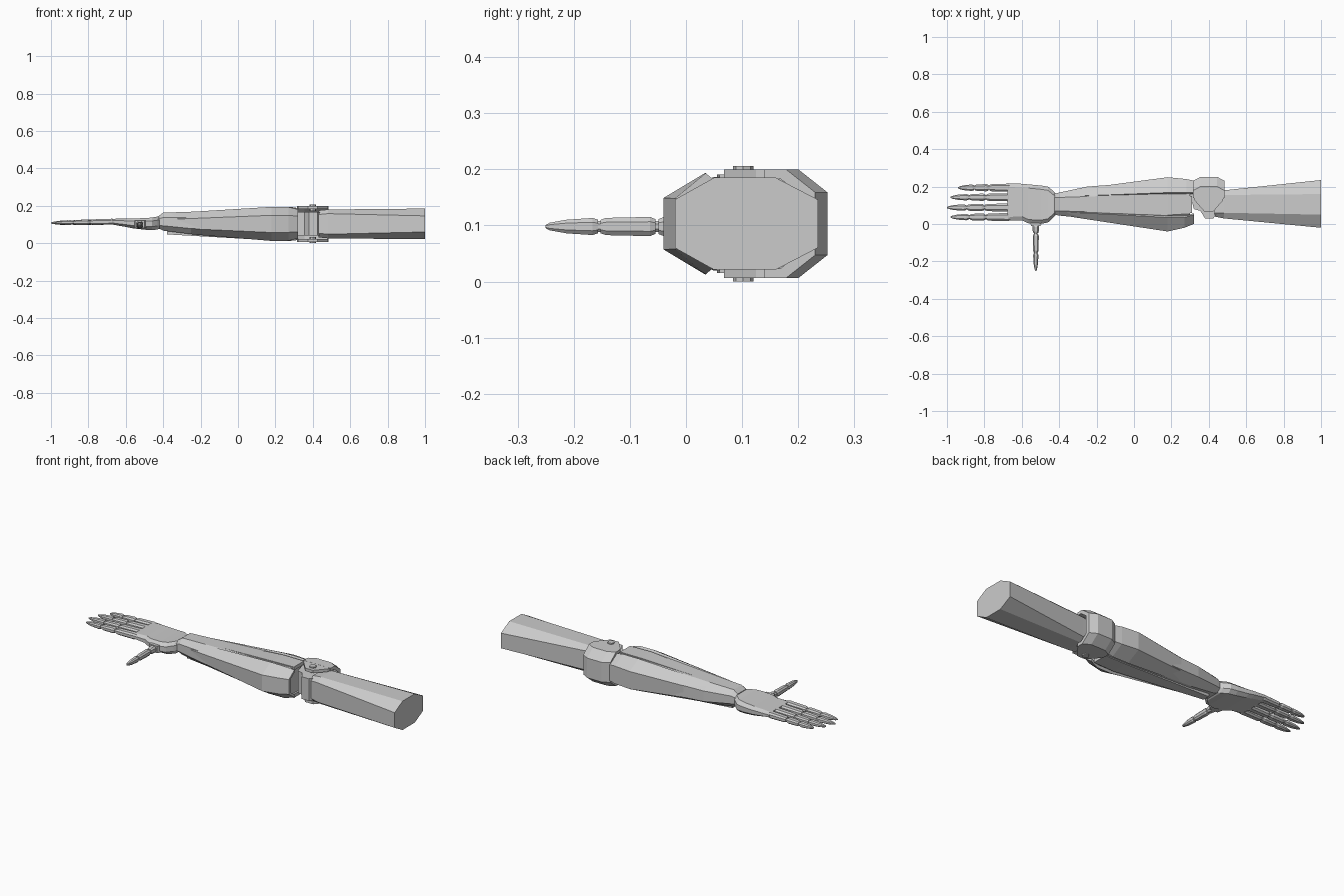
import bpy, bmesh, math
from mathutils import Matrix, Vector

if "Cube" in bpy.data.objects:
    bpy.data.objects.remove(bpy.data.objects["Cube"])

grey = bpy.data.materials.new("light grey")
grey.diffuse_color = (0.6, 0.6, 0.6, 1)
grey.use_nodes = True
grey.node_tree.nodes["Principled BSDF"].inputs["Base Color"].default_value = grey.diffuse_color
MID = 0.103  # mid height of the arm


def finish(name, bm):
    bmesh.ops.recalc_face_normals(bm, faces=bm.faces)
    me = bpy.data.meshes.new(name)
    bm.to_mesh(me)
    bm.free()
    me.materials.append(grey)
    ob = bpy.data.objects.new(name, me)
    bpy.context.collection.objects.link(ob)
    return ob


def loft(name, rings, mat=None):
    """Skin a list of closed 3D rings and cap both ends."""
    bm = bmesh.new()
    vs = [[bm.verts.new(p) for p in r] for r in rings]
    n = len(rings[0])
    for a, b in zip(vs, vs[1:]):
        for i in range(n):
            j = (i + 1) % n
            bm.faces.new((a[i], a[j], b[j], b[i]))
    bm.faces.new(vs[0])
    bm.faces.new(vs[-1])
    if mat:
        bm.transform(mat)
    return finish(name, bm)


def octagon(x, y0, y1, f0, f1, hz, side, zc=MID):
    """Octagon across x: sides at y0/y1, flat top from f0 to f1."""
    return [(x, y, zc + z) for y, z in (
        (f0, hz), (f1, hz), (y1, side), (y1, -side),
        (f1, -hz), (f0, -hz), (y0, -side), (y0, side))]


def shell_ring(x, edge, side, hz, hs, slant=0, k=0.87):
    """C-shaped armour section around one side of the arm."""
    outer = [(edge, hz), (side, hs), (side, -hs), (edge, -hz)]
    c = 0.105
    inner = [(c + (y - c) * k, z * k) for y, z in reversed(outer)]
    return [(x + slant * (hz - z), y, MID + z) for y, z in outer + inner]


def prism(name, pts, z0, z1):
    return loft(name, [[(x, y, z) for x, y in pts] for z in (z0, z1)])


# upper arm
loft("upper_arm", [
    octagon(0.43, 0.04, 0.175, 0.06, 0.155, 0.072, 0.05),
    octagon(0.48, 0.03, 0.18, 0.06, 0.155, 0.077, 0.055),
    octagon(1.0, -0.02, 0.235, 0.05, 0.16, 0.082, 0.043)])

# forearm core with wrist cuff
loft("forearm_core", [
    octagon(-0.425, 0.05, 0.162, 0.07, 0.142, 0.033, 0.018, 0.112),
    octagon(-0.40, 0.045, 0.168, 0.07, 0.142, 0.048, 0.022, 0.115),
    octagon(-0.25, 0.03, 0.2, 0.065, 0.147, 0.06, 0.03, 0.108),
    octagon(0.18, -0.02, 0.232, 0.048, 0.16, 0.083, 0.042),
    octagon(0.30, 0.01, 0.22, 0.055, 0.16, 0.083, 0.042)])

# forearm armour, inner and outer halves
loft("front_forearm_shell", [
    shell_ring(-0.36, 0.064, 0.036, 0.058, 0.026, 1.2),
    shell_ring(0.18, 0.035, -0.04, 0.091, 0.046),
    shell_ring(0.27, 0.035, -0.02, 0.09, 0.045),
    shell_ring(0.32, 0.05, 0.0, 0.078, 0.042)])
loft("back_forearm_shell", [
    shell_ring(-0.34, 0.148, 0.186, 0.058, 0.028, 1.2),
    shell_ring(0.18, 0.168, 0.25, 0.091, 0.05),
    shell_ring(0.28, 0.168, 0.24, 0.091, 0.05),
    shell_ring(0.32, 0.17, 0.232, 0.085, 0.046)])

# long raised strips on top and bottom of the forearm
for name, s in (("top_strip", 1), ("bottom_strip", -1)):
    loft(name, [[(x, y, MID + s * z) for y, z in
                 ((a, h), (b, h), (b, h - 0.02), (a, h - 0.02))]
                for x, a, b, h in ((-0.38, 0.085, 0.125, 0.056),
                                   (0.18, 0.055, 0.15, 0.088),
                                   (0.31, 0.06, 0.15, 0.088))])

# elbow joint block
prism("elbow_joint", [(0.29, 0.2), (0.32, 0.08), (0.355, 0.07), (0.38, 0.03),
                      (0.425, 0.03), (0.45, 0.07), (0.46, 0.2)], 0.04, 0.166)

# elbow guard wrapping the back
rings = []
for x, d in ((0.315, 0.022), (0.355, 0), (0.445, 0), (0.485, 0.022)):
    outer = [(0.14, 0.097), (0.2 - d, 0.097), (0.252 - d, 0.056)]
    inner = [(0.14, 0.08), (0.19 - d, 0.08), (0.23 - d, 0.05)]
    c = outer + [(y, -z) for y, z in outer[::-1]]
    c += [(y, -z) for y, z in inner] + inner[::-1]
    rings.append([(x, y, MID + z) for y, z in c])
loft("elbow_guard", rings)

# hinge plates and bolts
plate = [(0.315, 0.16), (0.325, 0.125), (0.375, 0.068), (0.425, 0.068),
         (0.475, 0.125), (0.485, 0.16)]
for side, s in (("top", 1), ("bottom", -1)):
    prism(side + "_hinge_plate", plate, MID + s * 0.08, MID + s * 0.0965)
    bolt = [(0.4 + 0.018 * math.cos(a), 0.102 + 0.018 * math.sin(a))
            for a in (i * math.pi / 4 for i in range(8))]
    prism(side + "_hinge_bolt", bolt, MID + s * 0.07, MID + s * 0.103)

# palm
palm = []
for x, y0, y1, z0, z1 in ((-0.41, 0.06, 0.155, 0.085, 0.14),
                          (-0.43, 0.035, 0.175, 0.073, 0.142),
                          (-0.46, 0.008, 0.2, 0.07, 0.137),
                          (-0.50, 0.0, 0.206, 0.072, 0.134),
                          (-0.565, 0.004, 0.212, 0.08, 0.132),
                          (-0.60, 0.02, 0.215, 0.087, 0.132),
                          (-0.675, 0.018, 0.218, 0.1, 0.13)):
    zc, hz = (z0 + z1) / 2, (z1 - z0) / 2
    palm.append(octagon(x, y0, y1, y0 + 0.02, y1 - 0.02, hz, hz * 0.45, zc))
loft("palm", palm)


def finger(name, base, length, w, h, angle, cuts, drop):
    """Jointed finger built along +x, then turned and placed."""
    mat = (Matrix.Translation(Vector(base)) @ Matrix.Rotation(angle, 4, "Z")
           @ Matrix.Rotation(drop, 4, "Y"))

    def ring(t, k):
        a, b = w * k / 2, h * k / 2
        return octagon(t * length, -a, a, -a * 0.55, a * 0.55, b, b * 0.5, 0)
    for i, (t0, t1) in enumerate(zip(cuts, cuts[1:])):
        k = 1 - 0.1 * i
        if i == len(cuts) - 2:  # pointed tip
            prof = [(t0, 0.8 * k), (t0 + 0.04, k), (t0 + 0.6 * (t1 - t0), 0.8 * k),
                    (t1 - 0.03, 0.45 * k), (t1, 0.2 * k)]
        else:
            prof = [(t0, 0.75 * k), (t0 + 0.04, k),
                    (t1 - 0.06, 0.9 * k), (t1 - 0.02, 0.7 * k)]
        loft(f"{name}_segment_{i + 1}", [ring(t, s) for t, s in prof], mat)
        if i:  # knuckle pin between segments
            loft(f"{name}_joint_{i}", [ring(t0 - 0.05, 0.5), ring(t0 + 0.03, 0.5)], mat)


# four fingers
for name, y, tip in (("little_finger", 0.194, -0.94), ("ring_finger", 0.143, -0.98),
                     ("middle_finger", 0.088, -1.0), ("index_finger", 0.037, -0.98)):
    finger(name, (-0.66, y, 0.115), -0.66 - tip, 0.043, 0.032, math.pi,
           (0, 0.42, 0.7, 1), 0.02)

# thumb with its root block
finger("thumb", (-0.525, -0.005, 0.098), 0.245, 0.036, 0.038, -math.pi / 2,
       (0, 0.2, 0.62, 1), 0.0)
prism("thumb_root", [(-0.56, 0.03), (-0.55, -0.012), (-0.5, -0.012), (-0.48, 0.03)],
      0.08, 0.12)
